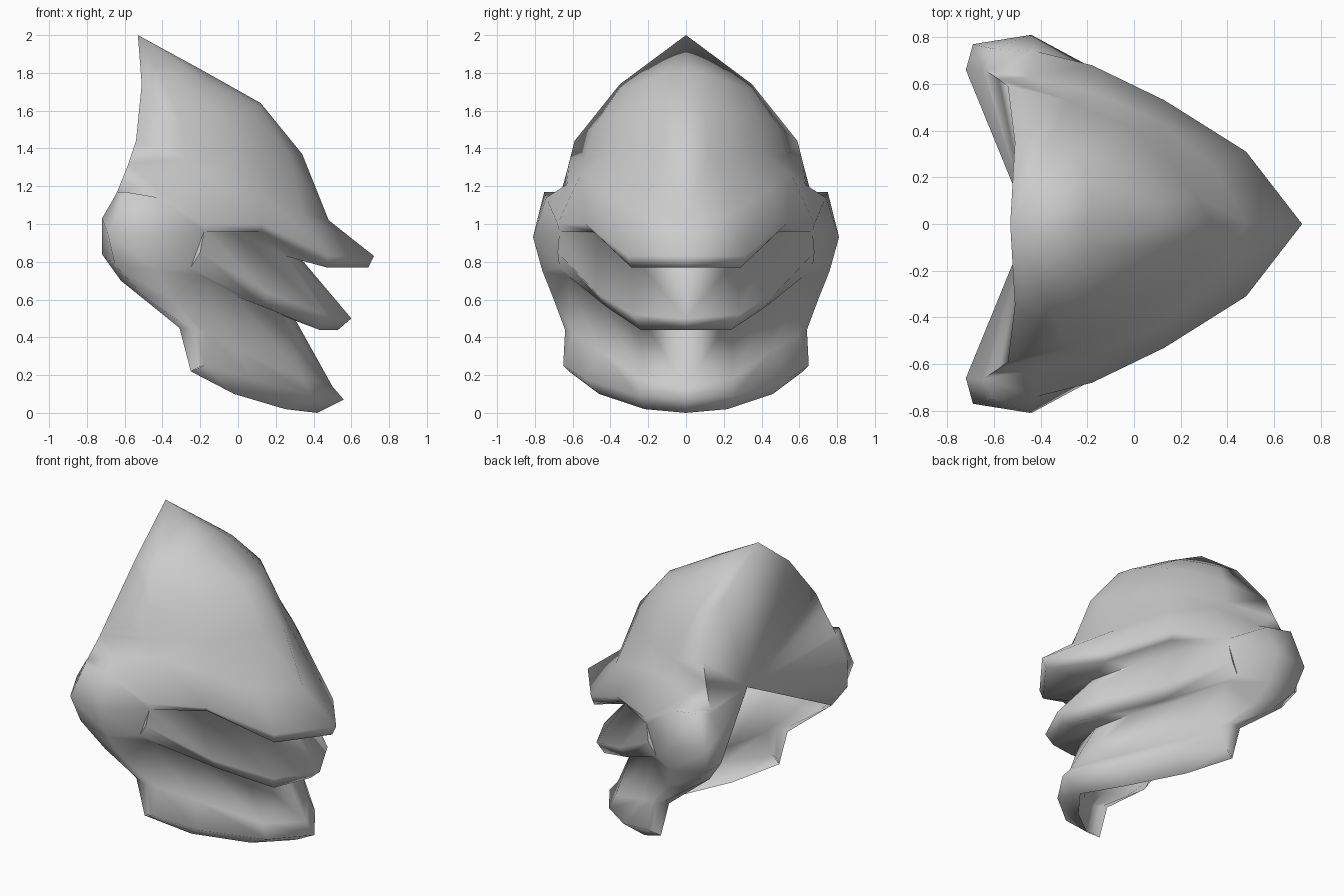
import bpy
import bmesh
import math
from mathutils import Vector

cube = bpy.data.objects.get("Cube")
if cube:
    bpy.data.objects.remove(cube)

grey = bpy.data.materials.new("plain_grey")
grey.use_nodes = True
grey.diffuse_color = (0.6, 0.6, 0.6, 1)
grey.node_tree.nodes["Principled BSDF"].inputs["Base Color"].default_value = (0.6, 0.6, 0.6, 1)


def resample(points, count):
    """Spread a polyline over an even number of points."""
    points = [Vector(p) for p in points]
    result = []
    for i in range(count):
        position = i * (len(points) - 1) / (count - 1)
        start = min(int(position), len(points) - 2)
        result.append(points[start].lerp(points[start + 1], position - start))
    return result


def add_face(bm, corners):
    """Add one face, dropping corners that coincide."""
    unique = []
    for corner in corners:
        corner = Vector(corner)
        if all((corner - other).length > 0.0005 for other in unique):
            unique.append(corner)
    if len(unique) > 2:
        bm.faces.new([bm.verts.new(corner) for corner in unique])


def add_panel(bm, rows):
    """Skin a stack of rows, listed from top to bottom."""
    for upper, lower in zip(rows, rows[1:]):
        for j in range(len(upper) - 1):
            add_face(bm, (lower[j], lower[j + 1], upper[j + 1], upper[j]))


def finish(bm, name):
    """Weld a half mesh, mirror it across the centre plane and smooth it."""
    bmesh.ops.remove_doubles(bm, verts=bm.verts, dist=0.001)
    mesh = bpy.data.meshes.new(name)
    bm.to_mesh(mesh)
    bm.free()
    mesh.materials.append(grey)
    obj = bpy.data.objects.new(name, mesh)
    bpy.context.collection.objects.link(obj)
    mirror = obj.modifiers.new("mirror", "MIRROR")
    mirror.use_axis = (False, True, False)
    mirror.merge_threshold = 0.001
    bpy.ops.object.select_all(action="DESELECT")
    obj.select_set(True)
    bpy.context.view_layer.objects.active = obj
    bpy.ops.object.modifier_apply(modifier="mirror")
    bpy.ops.object.shade_smooth_by_angle(angle=math.radians(110))


# Hood: rows run from the centre ridge round to the rear rim
peak = (-.53, 0, 2)
brow = [(.48, 0, 1.02), (.34, .25, 1.06), (.11, .44, 1.18),
        (-.16, .56, 1.26), (-.45, .63, 1.21), (-.64, .66, 1.17)]
hood = [
    [peak, peak],
    [(-.2, 0, 1.82), (-.17, .16, 1.78), (-.28, .35, 1.7), (-.51, .35, 1.74)],
    [(.12, 0, 1.64), (.09, .16, 1.63), (-.14, .42, 1.57), (-.54, .59, 1.44)],
    [(.34, 0, 1.37), (.22, .2, 1.37), (-.08, .47, 1.37), (-.58, .62, 1.32)],
]
hood = [resample(row, len(brow)) for row in hood] + [brow]

# Beak, middle lip and jaw: pleated rows from the centre to the mouth corner
beak_top = [(.72, 0, .83), (.48, .31, .83), (.13, .53, 1), (-.18, .68, 1)]
beak_edge = [(.69, 0, .77), (.47, .29, .77), (.12, .49, .96), (-.18, .67, .96)]
beak_fold = [(.33, 0, .82), (.25, .28, .83), (0, .46, .95), (-.18, .67, .96)]
lip_top = [(.6, 0, .5), (.46, .28, .52), (.15, .48, .64), (-.2, .68, .85)]
lip_edge = [(.53, 0, .44), (.43, .24, .44), (.14, .42, .56), (-.25, .67, .77)]
lip_fold = [(.3, 0, .5), (.22, .25, .52), (-.02, .46, .62), (-.2, .63, .73)]
jaw_wall = [(.5, 0, .14), (.35, .24, .18), (0, .46, .33), (-.17, .6, .42)]
jaw_edge = [(.56, 0, .07), (.39, .25, .09), (.08, .54, .18), (-.18, .65, .25)]
jaw_base = [(.42, 0, 0), (.25, .22, .02), (-.02, .46, .1), (-.25, .62, .22)]
muzzle = [brow[:4], beak_top, beak_edge, beak_fold, lip_top,
          lip_edge, lip_fold, jaw_wall, jaw_edge, jaw_base]

# Cheek: rows run from the mouth corner back to the rear rim
cheek = [
    [brow[3], brow[4], brow[5], brow[5]],
    [beak_top[3], (-.42, .74, 1.14), (-.6, .75, 1.17), (-.65, .67, 1.15)],
    [beak_edge[3], (-.44, .81, .93), (-.69, .77, .95), (-.72, .66, 1.03)],
    [lip_edge[3], (-.42, .76, .75), (-.65, .72, .78), (-.72, .66, .84)],
    [lip_fold[3], (-.35, .7, .6), (-.5, .68, .62), (-.62, .64, .7)],
    [jaw_wall[3], (-.22, .64, .44), (-.27, .64, .45), (-.31, .62, .45)],
    [jaw_edge[3], (-.21, .64, .24), jaw_base[3], jaw_base[3]],
]

shell = bmesh.new()
for panel in (hood, muzzle, cheek):
    add_panel(shell, panel)
# Small gusset between the lip edges and the mouth corner
add_face(shell, (beak_edge[3], lip_edge[3], lip_top[3]))

# Rear cap: a fan from one hub to the upper rim, welded to the shell
hub = (-.45, 0, 1.02)
rim = [row[-1] for row in hood] + [row[-1] for row in cheek[1:5]]
for first, second in zip(rim, rim[1:]):
    add_face(shell, (hub, first, second))
finish(shell, "mask_shell")
